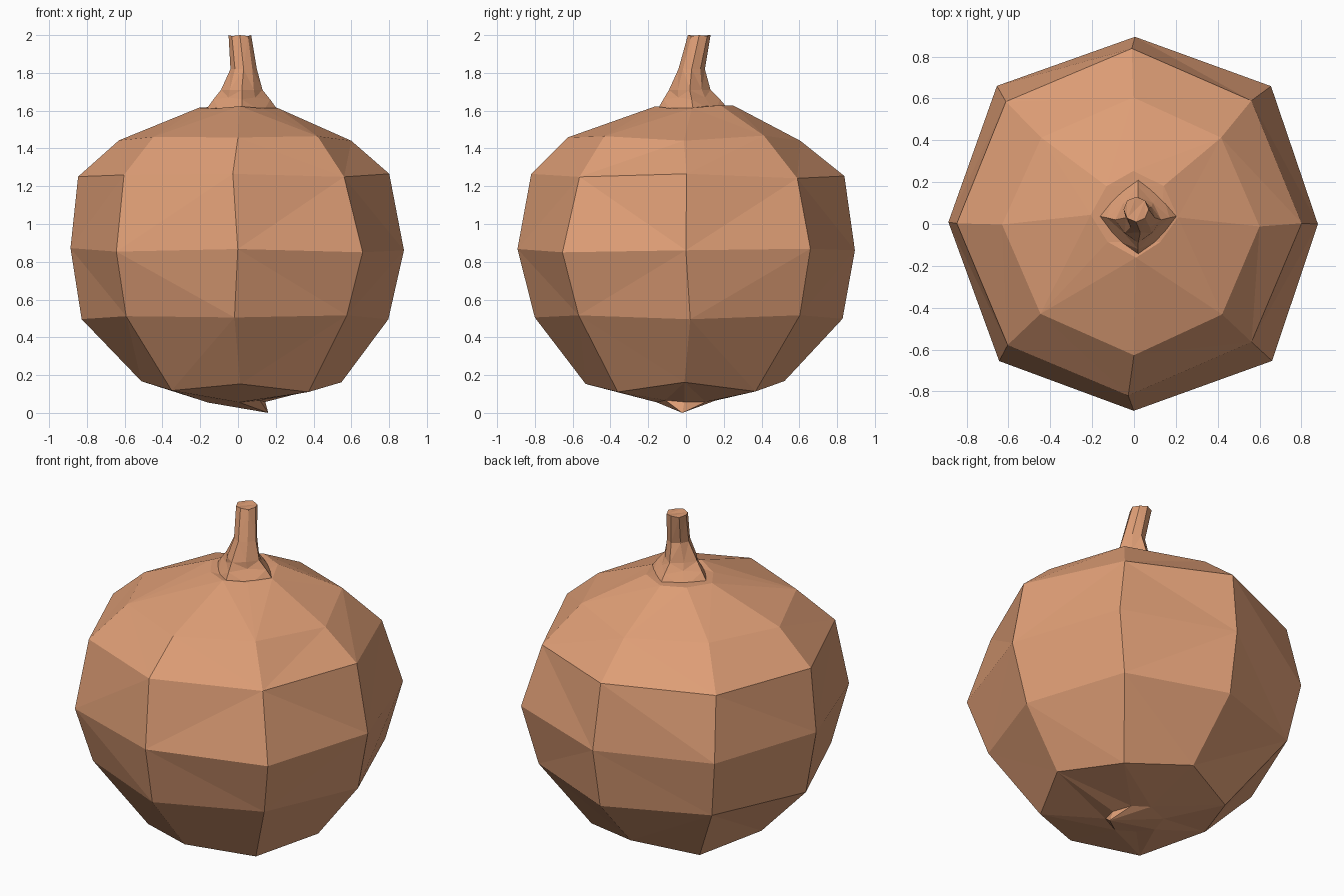
import bpy
import bmesh
import math
import random

cube = bpy.data.objects.get("Cube")
if cube:
    bpy.data.objects.remove(cube, do_unlink=True)

SIDES = 8
random.seed(4)

skin = bpy.data.materials.new("tan skin")
skin.use_nodes = True
colour = (0.73, 0.34, 0.18, 1)
skin.diffuse_color = colour
skin.node_tree.nodes["Principled BSDF"].inputs["Base Color"].default_value = colour


def loft(name, rings, wobble=0.0, tip=None):
    """Skin a stack of rings: (z, centre x, centre y, side radius, corner radius, corner drop)."""
    bm = bmesh.new()
    loops = []
    for z, cx, cy, side, corner, drop in rings:
        loop = []
        for i in range(SIDES):
            angle = math.tau * i / SIDES
            r = corner if i % 2 else side
            height = z - drop if i % 2 else z
            jitter = [random.uniform(-wobble, wobble) for _ in range(3)]
            loop.append(bm.verts.new((cx + r * math.cos(angle) + jitter[0],
                                      cy + r * math.sin(angle) + jitter[1],
                                      height + jitter[2])))
        loops.append(loop)
    for low, high in zip(loops, loops[1:]):
        for i in range(SIDES):
            j = (i + 1) % SIDES
            bm.faces.new((low[i], low[j], high[j], high[i]))
    bm.faces.new(loops[-1])
    if tip:
        point = bm.verts.new(tip)
        for i in range(SIDES):
            bm.faces.new((loops[0][(i + 1) % SIDES], loops[0][i], point))
    else:
        bm.faces.new(loops[0][::-1])
    bmesh.ops.triangulate(bm, faces=bm.faces[:])
    bmesh.ops.recalc_face_normals(bm, faces=bm.faces[:])
    mesh = bpy.data.meshes.new(name)
    bm.to_mesh(mesh)
    bm.free()
    mesh.materials.append(skin)
    obj = bpy.data.objects.new(name, mesh)
    bpy.context.collection.objects.link(obj)
    return obj


# Faceted round body, drawn down to an off-centre root point
loft("bulb_body", [
    (0.06, 0.00, 0.00, 0.15, 0.16, 0.0),
    (0.16, 0.01, 0.00, 0.53, 0.52, 0.04),
    (0.50, -0.01, 0.02, 0.815, 0.825, -0.02),
    (0.87, 0.00, 0.00, 0.885, 0.92, 0.01),
    (1.26, -0.02, 0.01, 0.83, 0.825, 0.01),
    (1.45, -0.01, -0.01, 0.615, 0.605, -0.01),
    (1.62, 0.00, 0.04, 0.21, 0.19, 0.0),
], wobble=0.01, tip=(0.16, -0.02, 0.0))

# Ridged stem that flares at its foot and leans to the back
loft("stem", [
    (1.59, 0.02, 0.04, 0.20, 0.16, 0.0),
    (1.66, 0.02, 0.03, 0.15, 0.10, -0.01),
    (1.71, 0.02, 0.02, 0.11, 0.09, 0.0),
    (1.82, 0.03, 0.03, 0.07, 0.065, 0.0),
    (2.00, 0.01, 0.07, 0.06, 0.06, 0.005),
])
